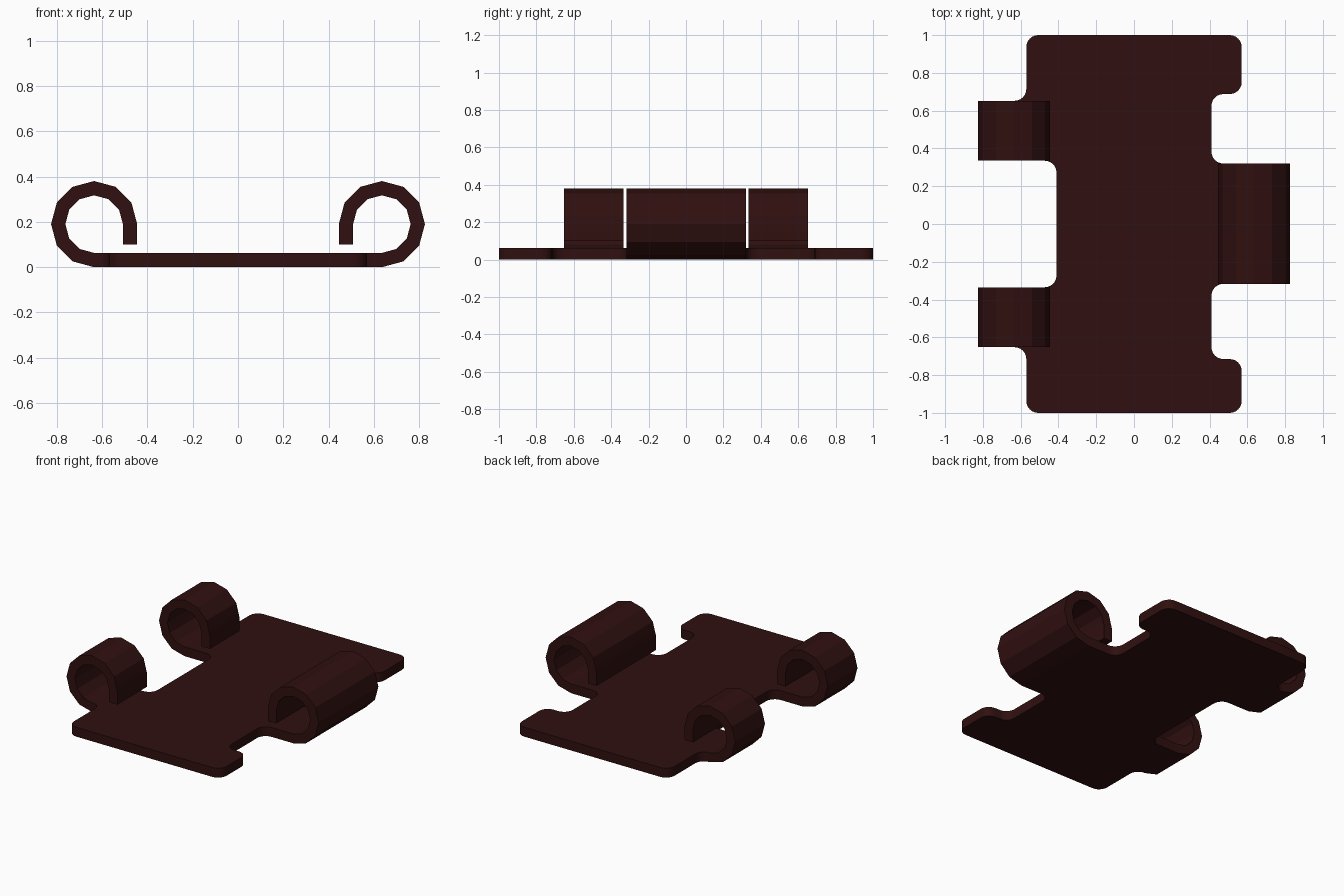
import bpy, bmesh
from math import sin, cos, radians
from mathutils import Vector

cube = bpy.data.objects.get("Cube")
if cube:
    bpy.data.objects.remove(cube, do_unlink=True)

THICK = 0.063        # sheet thickness
CURL_X = 0.635       # axis of the rolled loops
OUTER = 0.19         # outer radius of the rolled loops
TIP_Z = 0.1          # height of the loose lip

metal = bpy.data.materials.new("dark brown metal")
metal.use_nodes = True
metal.diffuse_color = (0.03, 0.005, 0.005, 1)
metal.node_tree.nodes["Principled BSDF"].inputs["Base Color"].default_value = metal.diffuse_color


def extrude_outline(name, points, offset):
    """Solid made by sweeping a closed flat outline along offset."""
    bm = bmesh.new()
    face = bm.faces.new([bm.verts.new(p) for p in points])
    swept = bmesh.ops.extrude_face_region(bm, geom=[face])["geom"]
    verts = [v for v in swept if isinstance(v, bmesh.types.BMVert)]
    bmesh.ops.translate(bm, verts=verts, vec=offset)
    bmesh.ops.recalc_face_normals(bm, faces=bm.faces)
    mesh = bpy.data.meshes.new(name)
    bm.to_mesh(mesh)
    bm.free()
    mesh.materials.append(metal)
    obj = bpy.data.objects.new(name, mesh)
    bpy.context.collection.objects.link(obj)
    bpy.ops.object.select_all(action="DESELECT")
    obj.select_set(True)
    bpy.context.view_layer.objects.active = obj
    bpy.ops.object.shade_smooth_by_angle(angle=radians(20))
    return obj


def round_corners(corners, steps=6):
    """Replace each (x, y, radius) right-angle corner by an arc."""
    out = []
    for i, (x, y, r) in enumerate(corners):
        here = Vector((x, y, 0))
        if r == 0:
            out.append(here)
            continue
        before = Vector((*corners[i - 1][:2], 0))
        after = Vector((*corners[(i + 1) % len(corners)][:2], 0))
        a = (before - here).normalized() * r
        b = (after - here).normalized() * r
        for k in range(steps + 1):
            t = radians(90 * k / steps)
            out.append(here + a * (1 - sin(t)) + b * (1 - cos(t)))
    return out


# Flat plate with notches, its tongues reaching out to the loops
R = 0.063
EDGE, NOTCH = 0.57, 0.41
right_side = [(EDGE, -1, R), (EDGE, -0.715, R), (NOTCH, -0.715, R), (NOTCH, -0.317, R),
              (CURL_X, -0.317, 0), (CURL_X, 0.32, 0), (NOTCH, 0.32, R),
              (NOTCH, 0.688, R), (EDGE, 0.688, R), (EDGE, 1, R)]
left_half = [(-EDGE, 1, R), (-EDGE, 0.652, R), (-CURL_X, 0.652, 0),
             (-CURL_X, 0.335, 0), (-NOTCH, 0.335, R)]
left_side = left_half + [(x, -y, r) for x, y, r in reversed(left_half)]
extrude_outline("plate", round_corners(right_side + left_side), (0, 0, THICK))


# Rolled loops, twelve-sided, ending in a straight lip
def add_loop(name, side, y0, y1):
    def arc(radius):
        pts = [(CURL_X + radius * cos(radians(a)), OUTER + radius * sin(radians(a)))
               for a in range(-90, 181, 30)]
        return pts + [(CURL_X - radius, TIP_Z)]
    profile = arc(OUTER) + arc(OUTER - THICK)[::-1]
    extrude_outline(name, [(side * x, y0, z) for x, z in profile], (0, y1 - y0, 0))


add_loop("left_loop", 1, -0.317, 0.32)
add_loop("right_front_loop", -1, -0.652, -0.335)
add_loop("right_back_loop", -1, 0.335, 0.652)
